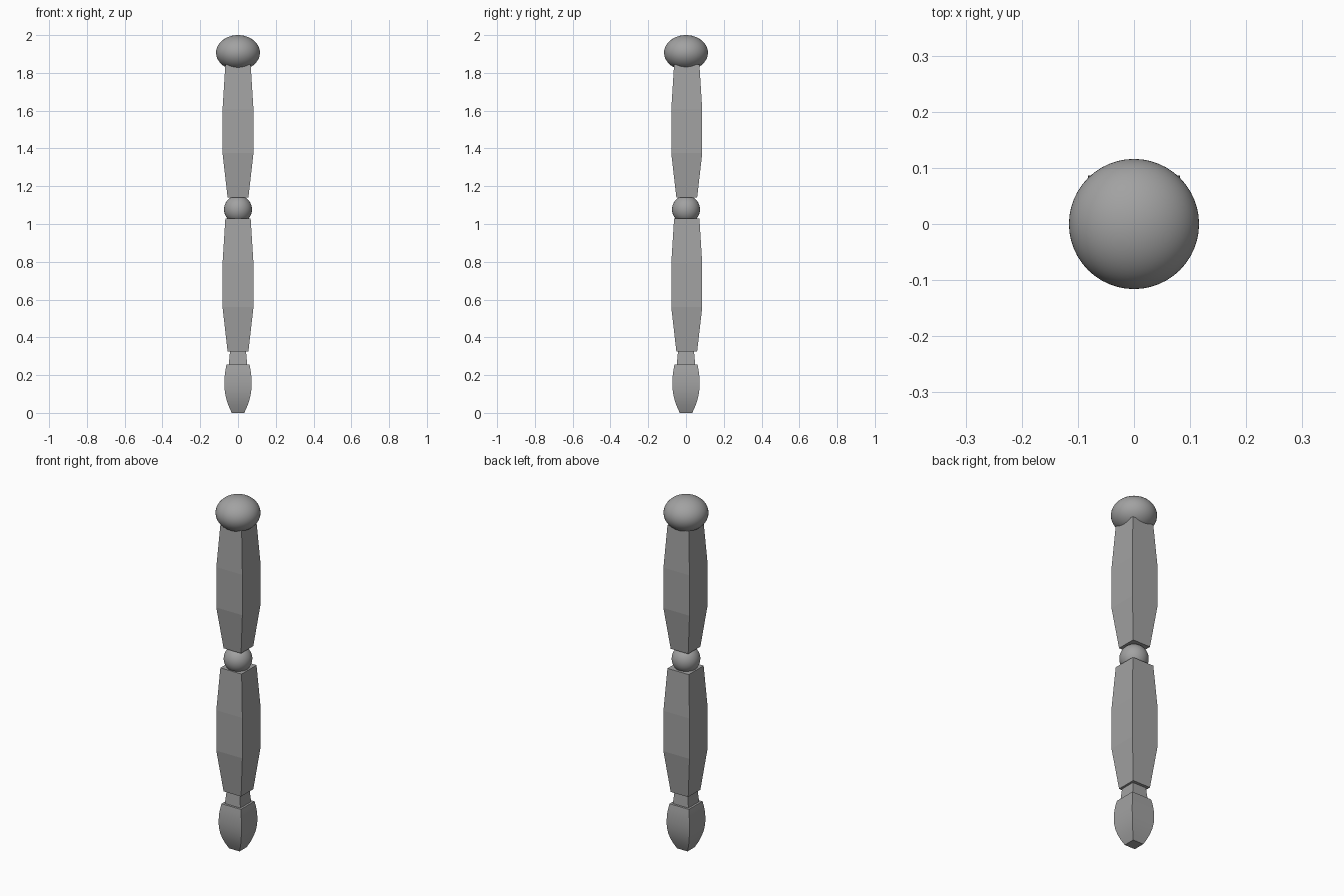
import bpy, bmesh, math

if "Cube" in bpy.data.objects:
    bpy.data.objects.remove(bpy.data.objects["Cube"])

grey = bpy.data.materials.new("plain grey")
grey.diffuse_color = (0.36, 0.36, 0.36, 1)
grey.use_nodes = True
grey.node_tree.nodes["Principled BSDF"].inputs["Base Color"].default_value = grey.diffuse_color


def square_limb(name, profile, y=0.0, smooth=False):
    """Capped square column from (height, half width) rings."""
    bm = bmesh.new()
    rings = [[bm.verts.new((sx * h, sy * h + y, z))
              for sx, sy in ((-1, -1), (1, -1), (1, 1), (-1, 1))]
             for z, h in profile]
    for low, high in zip(rings, rings[1:]):
        for i in range(4):
            j = (i + 1) % 4
            bm.faces.new((low[i], low[j], high[j], high[i]))
    bm.faces.new(rings[0][::-1])
    bm.faces.new(rings[-1])
    mesh = bpy.data.meshes.new(name)
    bm.to_mesh(mesh)
    bm.free()
    mesh.materials.append(grey)
    obj = bpy.data.objects.new(name, mesh)
    bpy.context.collection.objects.link(obj)
    if smooth:
        bpy.ops.object.select_all(action='DESELECT')
        obj.select_set(True)
        bpy.context.view_layer.objects.active = obj
        bpy.ops.object.shade_smooth_by_angle(angle=math.radians(35))


def joint_ball(name, z, radius, height):
    bpy.ops.mesh.primitive_uv_sphere_add(segments=48, ring_count=32, radius=1,
                                         location=(0, 0, z))
    obj = bpy.context.object
    obj.name = name
    obj.scale = (radius, radius, height)
    bpy.ops.object.transform_apply(location=False, rotation=False)
    bpy.ops.object.shade_smooth()
    obj.data.materials.append(grey)


# Thigh and shin share one tapered shape
limb = [(0, 0.055), (0.235, 0.082), (0.465, 0.082), (0.705, 0.067)]
for name, base in (("shin", 0.325), ("thigh", 1.14)):
    square_limb(name, [(base + z, h) for z, h in limb], y=0.004)

# Ball joints
joint_ball("hip_ball", 1.907, 0.116, 0.093)
joint_ball("knee_ball", 1.077, 0.074, 0.074)

# Ankle and rounded foot
square_limb("ankle", [(0.255, 0.049), (0.33, 0.042)])
square_limb("foot", [(0, 0.033), (0.03, 0.047), (0.06, 0.058), (0.09, 0.066),
                     (0.125, 0.071), (0.16, 0.072), (0.2, 0.070),
                     (0.23, 0.066), (0.257, 0.061)], smooth=True)
